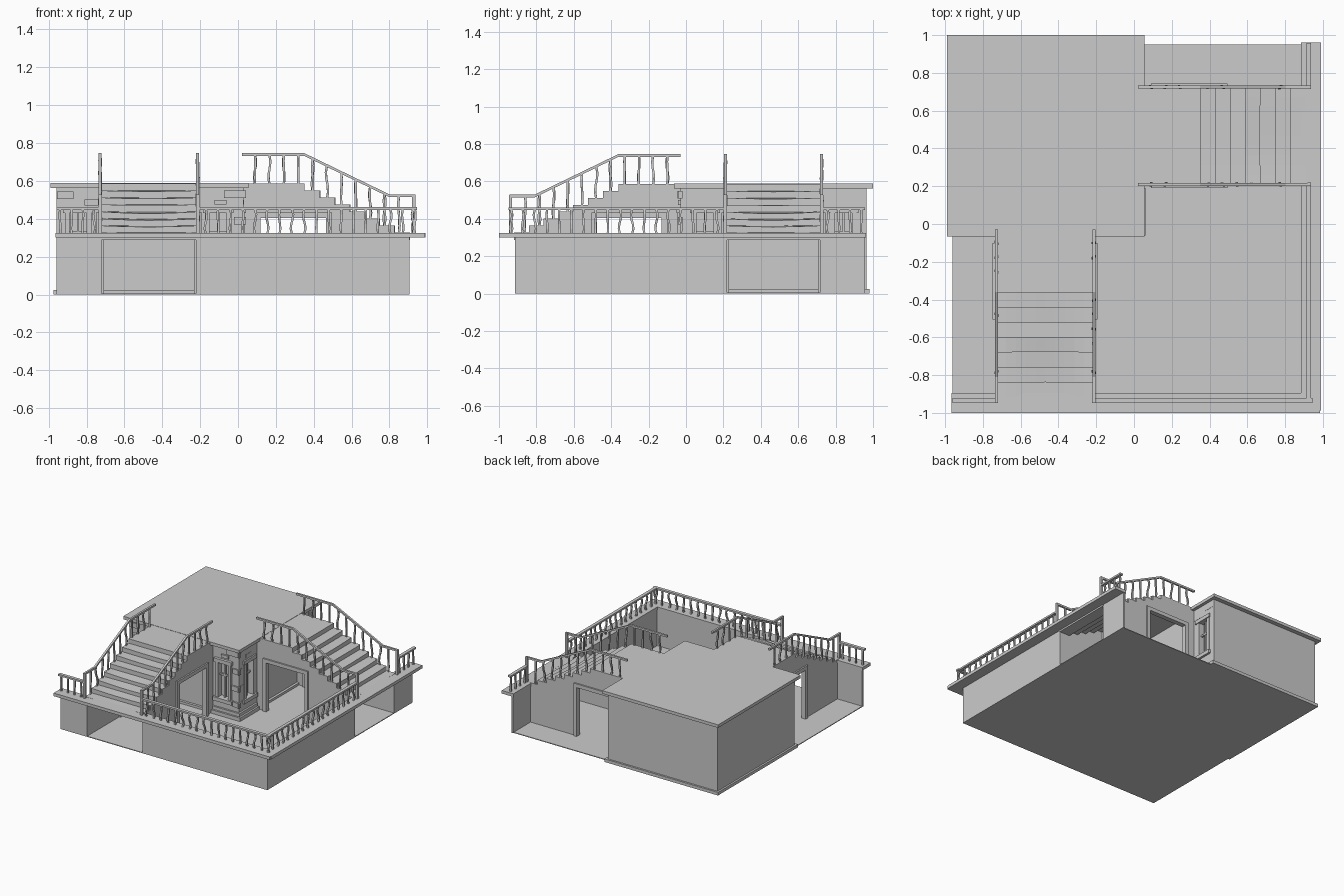
import bpy, bmesh, math, random
from mathutils import Matrix, Vector

if "Cube" in bpy.data.objects:
    bpy.data.objects.remove(bpy.data.objects["Cube"])

random.seed(4)
wing = []          # parts of the front wing, later reflected to the right side


def finish(name, bm, in_wing=True):
    bmesh.ops.recalc_face_normals(bm, faces=bm.faces)
    me = bpy.data.meshes.new(name)
    bm.to_mesh(me)
    bm.free()
    ob = bpy.data.objects.new(name, me)
    bpy.context.collection.objects.link(ob)
    if in_wing:
        wing.append(ob)
    return ob


def loft(bm, rings):
    """Skin a list of closed rings and cap both ends."""
    vr = [[bm.verts.new(p) for p in r] for r in rings]
    n = len(vr[0])
    for a, b in zip(vr, vr[1:]):
        for i in range(n):
            bm.faces.new((a[i], a[(i + 1) % n], b[(i + 1) % n], b[i]))
    bm.faces.new(vr[0])
    bm.faces.new(vr[-1])


def add_box(bm, x0, x1, y0, y1, z0, z1):
    loft(bm, [[(x0, y0, z), (x1, y0, z), (x1, y1, z), (x0, y1, z)] for z in (z0, z1)])


def boxes(name, *dims, in_wing=True):
    bm = bmesh.new()
    for d in dims:
        add_box(bm, *d)
    return finish(name, bm, in_wing)


def side_profile(name, pts, x0, x1):
    """Extrude a (y, z) outline across x."""
    bm = bmesh.new()
    loft(bm, [[(x, y, z) for y, z in pts] for x in (x0, x1)])
    return finish(name, bm)


def baluster(bm, x, y, z0, z1, w=0.006):
    """Slightly crooked square bar."""
    bx, by = random.uniform(-.007, .007), random.uniform(-.007, .007)
    rings = []
    for i in range(6):
        t = i / 5
        s = math.sin(t * math.pi * 2) if i % 5 else 0
        cx, cy, z = x + bx * s, y + by * s, z0 + (z1 - z0) * t
        rings.append([(cx - w, cy - w, z), (cx + w, cy - w, z), (cx + w, cy + w, z), (cx - w, cy + w, z)])
    loft(bm, rings)


TOP, RUN, RISE, Y0 = 0.586, 0.079, 0.037, -0.362
XL, XR = -0.728, -0.213      # centre lines of the two stair sides

# stair landing
boxes("stair_landing", (-0.73, -0.21, Y0, -0.04, 0.55, TOP))

# worn treads, sagging in the middle
bm = bmesh.new()
for k in range(7):
    y, z = Y0 - RUN * k, TOP - RISE * (k + 1)
    sag, bow = random.uniform(.002, .011), random.uniform(0, .008)
    rings = []
    for i in range(11):
        t = i / 10
        c = math.sin(t * math.pi)
        x = XL + (XR - XL) * t
        yf = y - RUN - .004 + bow * c
        rings.append([(x, y + .012, z - .04), (x, yf, z - .04), (x, yf, z - sag * c), (x, y + .012, z)])
    loft(bm, rings)
finish("stair_treads", bm)

# stepped side walls with a doorway, and the door frames
outline = [(-0.03, 0), (-0.13, 0), (-0.13, .405), (-0.475, .405), (-0.475, 0), (-0.915, 0)]
for k in range(6, -1, -1):
    z = TOP - RISE * (k + 1)
    outline += [(Y0 - RUN * (k + 1), z), (Y0 - RUN * k, z)]
outline += [(Y0, TOP), (-0.03, TOP)]
frame = [(-0.10, 0), (-0.13, 0), (-0.13, .405), (-0.475, .405), (-0.475, 0), (-0.505, 0), (-0.505, .435), (-0.10, .435)]
for x, s in ((XL, "left"), (XR, "right")):
    side_profile("stair_wall_" + s, outline, x - .008, x + .008)
    side_profile("door_frame_" + s, frame, x - .02, x + .02)

# stair handrails with balusters
def rail_z(y):
    if y > -0.36:
        return .747
    if y > -0.81:
        return .747 - (-0.36 - y) / .45 * .218
    return .529

def tread_z(y):
    return TOP if y > Y0 else TOP - RISE * min(7, int((Y0 - y) / RUN) + 1)

ys = [-0.03, -0.36, -0.81, -0.945]
rail = [(y, rail_z(y)) for y in ys] + [(y, rail_z(y) - .015) for y in reversed(ys)]
for x, s in ((XL, "left"), (XR, "right")):
    side_profile("stair_handrail_" + s, rail, x - .008, x + .008)
    bm = bmesh.new()
    for i in range(11):
        y = -0.1 - i * .076
        baluster(bm, x, y, tread_z(y) - .005, rail_z(y) - .008)
    add_box(bm, x - .009, x + .009, -.947, -.929, .32, .528)
    finish("stair_balusters_" + s, bm)

# outer retaining wall and its coping
boxes("outer_wall", (-0.96, -0.735, -0.915, -0.9, 0, .3), (-0.206, 0.905, -0.915, -0.9, 0, .3))
boxes("wall_coping", (-0.965, 0.985, -1.0, -0.895, .3, .325))

# guard rail on the coping
boxes("guard_rail", (-0.96, -0.735, -0.948, -0.922, .447, .461), (-0.206, .945, -0.948, -0.922, .447, .461))
bm = bmesh.new()
for a, b, n in ((-0.94, -0.76, 4), (-0.17, 0.935, 18)):
    for i in range(n):
        baluster(bm, a + (b - a) * i / (n - 1), -0.935, .32, .45)
finish("guard_balusters", bm)

# windows on the house front: frame, sill, lintel, glazing bars
YW = -0.03
WINDOWS = (-0.845, -0.105)
parts = []
for c in WINDOWS:
    parts += [(c - .07, c - .045, YW - .015, YW + .01, .14, .44), (c + .045, c + .07, YW - .015, YW + .01, .14, .44),
              (c - .08, c + .08, YW - .022, YW + .01, .43, .46), (c - .085, c + .085, YW - .028, YW + .01, .115, .145),
              (c - .006, c + .006, YW + .008, YW + .022, .14, .44), (c - .05, c + .05, YW + .008, YW + .022, .32, .333)]
boxes("window_frames", *parts)

# loose raised stones on the house front
boxes("raised_stones", (-.955, -.87, YW - .012, YW + .01, .505, .545), (-.81, -.74, YW - .012, YW + .01, .47, .503),
      (-.125, -.06, YW - .012, YW + .01, .475, .5), (-.075, .042, YW - .012, YW + .01, .51, .55),
      (-.02, .042, YW - .012, YW + .01, .37, .41), (-.03, .042, YW - .012, YW + .01, .23, .27),
      (-.02, .042, YW - .012, YW + .01, .10, .14))

# reflect the front wing across the diagonal to make the right wing
M = Matrix(((0, -1, 0, -0.01), (-1, 0, 0, -0.003), (0, 0, 1, 0), (0, 0, 0, 1)))
for ob in list(wing):
    me = ob.data.copy()
    me.transform(M)
    me.flip_normals()
    ob.name = "front_" + ob.name
    me.name = ob.name.replace("front_", "side_", 1)
    bpy.context.collection.objects.link(bpy.data.objects.new(me.name, me))

# house block with recessed windows
house = boxes("house_block", (-0.96, 0.03, YW, 0.965, 0, .57), in_wing=False)
cuts = [(c - .046, c + .046, YW - .05, YW + .035, .144, .431) for c in WINDOWS]
front_cut = boxes("window_cutter_front", *cuts, in_wing=False)
side_mesh = front_cut.data.copy()
side_mesh.transform(M)
side_mesh.flip_normals()
side_cut = bpy.data.objects.new("window_cutter_side", side_mesh)
bpy.context.collection.objects.link(side_cut)
bpy.context.view_layer.objects.active = house
for cutter in (front_cut, side_cut):
    cutter.hide_render = True
    mod = house.modifiers.new("window_recess", "BOOLEAN")
    mod.operation, mod.solver, mod.object = "DIFFERENCE", "EXACT", cutter
    bpy.ops.object.modifier_apply(modifier=mod.name)
    bpy.data.objects.remove(cutter)

# roof slab, plinth and ground floor
boxes("house_roof", (-0.99, 0.056, -0.065, 1.0, .563, .588), in_wing=False)
c0, c1 = -0.2, 0.19
boxes("house_plinth", (-0.975, 0.05, -0.05, 0.98, 0, .025), (c0, .06, -.06, c1, 0, .035),
      (c0, .045, -.045, c1, .03, .06), in_wing=False)
boxes("ground_floor", (-0.96, 0.905, -0.915, 0.95, 0, .006), in_wing=False)
